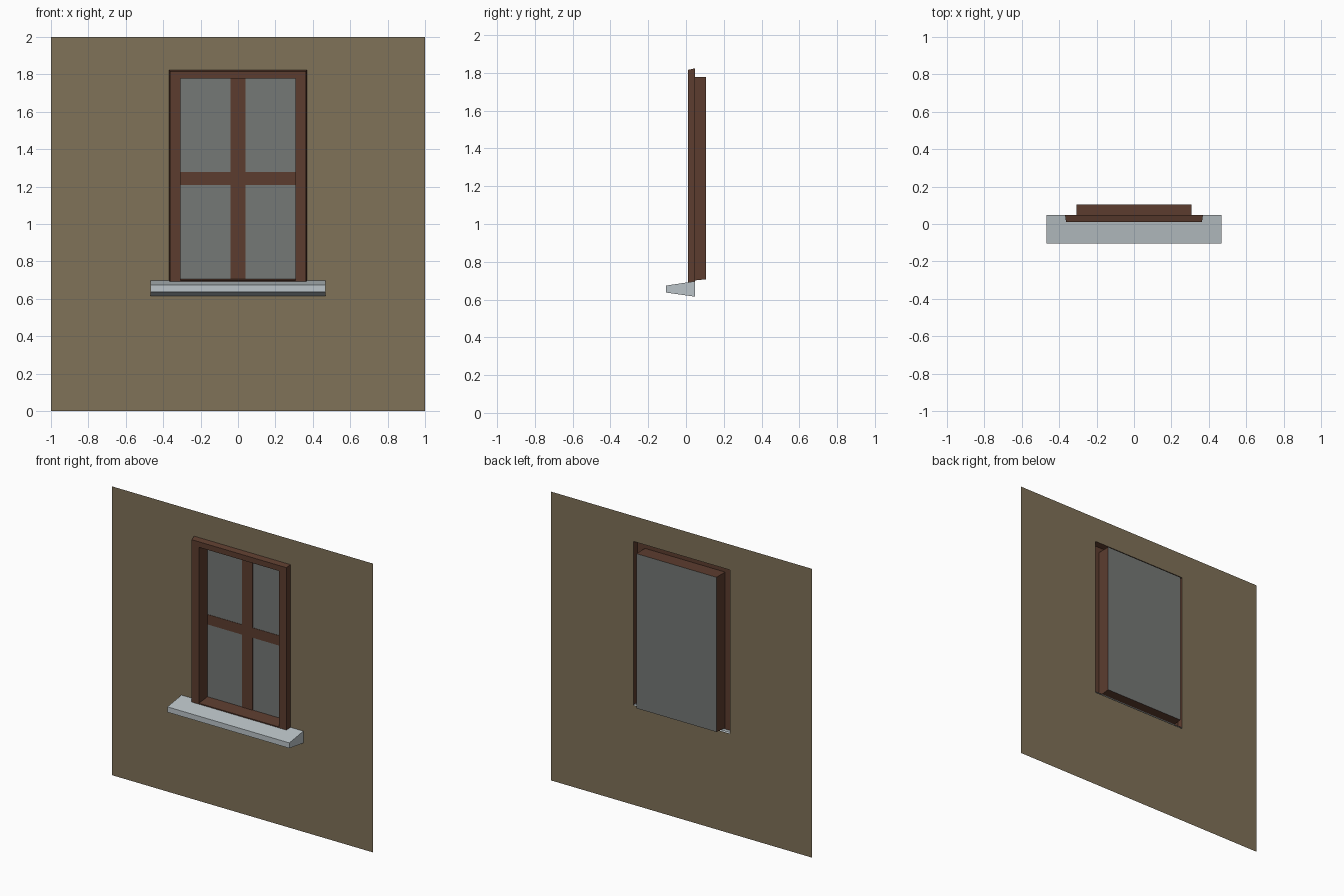
import bpy

if "Cube" in bpy.data.objects:
    bpy.data.objects.remove(bpy.data.objects["Cube"])


def material(name, color):
    m = bpy.data.materials.new(name)
    m.diffuse_color = (*color, 1)
    m.use_nodes = True
    m.node_tree.nodes["Principled BSDF"].inputs["Base Color"].default_value = m.diffuse_color
    return m


PLASTER = material("tan plaster", (0.216, 0.168, 0.098))
WOOD = material("brown wood", (0.107, 0.046, 0.028))
GLASS = material("grey glass", (0.178, 0.188, 0.181))
STONE = material("pale stone", (0.497, 0.552, 0.578))

WALL_Y, FRONT_Y, GLASS_Y = 0.048, 0.010, 0.105


def add_mesh(name, verts, faces, mat):
    me = bpy.data.meshes.new(name)
    me.from_pydata(verts, [], faces)
    me.materials.append(mat)
    ob = bpy.data.objects.new(name, me)
    bpy.context.collection.objects.link(ob)
    return ob


def rect(hw, z0, z1, y):
    """Rectangle loop, counter-clockwise seen from the front."""
    return [(-hw, y, z0), (hw, y, z0), (hw, y, z1), (-hw, y, z1)]


def skin(name, loops, mat, skip=()):
    """Bridge successive rectangle loops; skip = (band, side) pairs left open."""
    verts = [v for loop in loops for v in loop]
    faces = []
    for b in range(len(loops) - 1):
        for i in range(4):
            if (b, i) not in skip:
                j = (i + 1) % 4
                faces.append((b * 4 + i, b * 4 + j, b * 4 + 4 + j, b * 4 + 4 + i))
    return add_mesh(name, verts, faces, mat)


def box(name, x0, x1, y0, y1, z0, z1, mat):
    v = [(x, y, z) for y in (y0, y1) for x, z in ((x0, z0), (x1, z0), (x1, z1), (x0, z1))]
    f = [(0, 1, 2, 3), (7, 6, 5, 4)]
    f += [(i + 4, (i + 1) % 4 + 4, (i + 1) % 4, i) for i in range(4)]
    return add_mesh(name, v, f, mat)


# Wall sheet with the window opening
skin("wall", [rect(1, 0, 2, WALL_Y), rect(0.369, 0.69, 1.824, WALL_Y)], PLASTER)

# Hollow frame: tapered outer side, front face, deep inner reveal
skin("window_frame", [
    rect(0.369, 0.69, 1.824, WALL_Y),
    rect(0.363, 0.69, 1.816, FRONT_Y),
    rect(0.307, 0.698, 1.778, FRONT_Y),
    rect(0.307, 0.707, 1.778, GLASS_Y),
], WOOD, skip={(0, 0)})

# Glass sheet closing the back of the reveal
add_mesh("glass_pane", rect(0.307, 0.707, 1.778, GLASS_Y), [(0, 1, 2, 3)], GLASS)

# Thin glazing bars lying on the glass
BAR = (GLASS_Y - 0.003, GLASS_Y - 0.0005)
box("upright_bar", -0.04, 0.04, *BAR, 0.707, 1.778, WOOD)
box("cross_bar_left", -0.307, -0.04, *BAR, 1.209, 1.278, WOOD)
box("cross_bar_right", 0.04, 0.307, *BAR, 1.209, 1.278, WOOD)

# Sill: tapered profile, open where it meets the wall
profile = [(WALL_Y, 0.615), (-0.105, 0.637), (-0.105, 0.674), (WALL_Y, 0.697)]
verts = [(x, y, z) for x in (-0.467, 0.467) for y, z in profile]
add_mesh("window_sill", verts,
         [(i, i + 4, i + 5, i + 1) for i in range(3)] + [(0, 1, 2, 3), (7, 6, 5, 4)], STONE)
